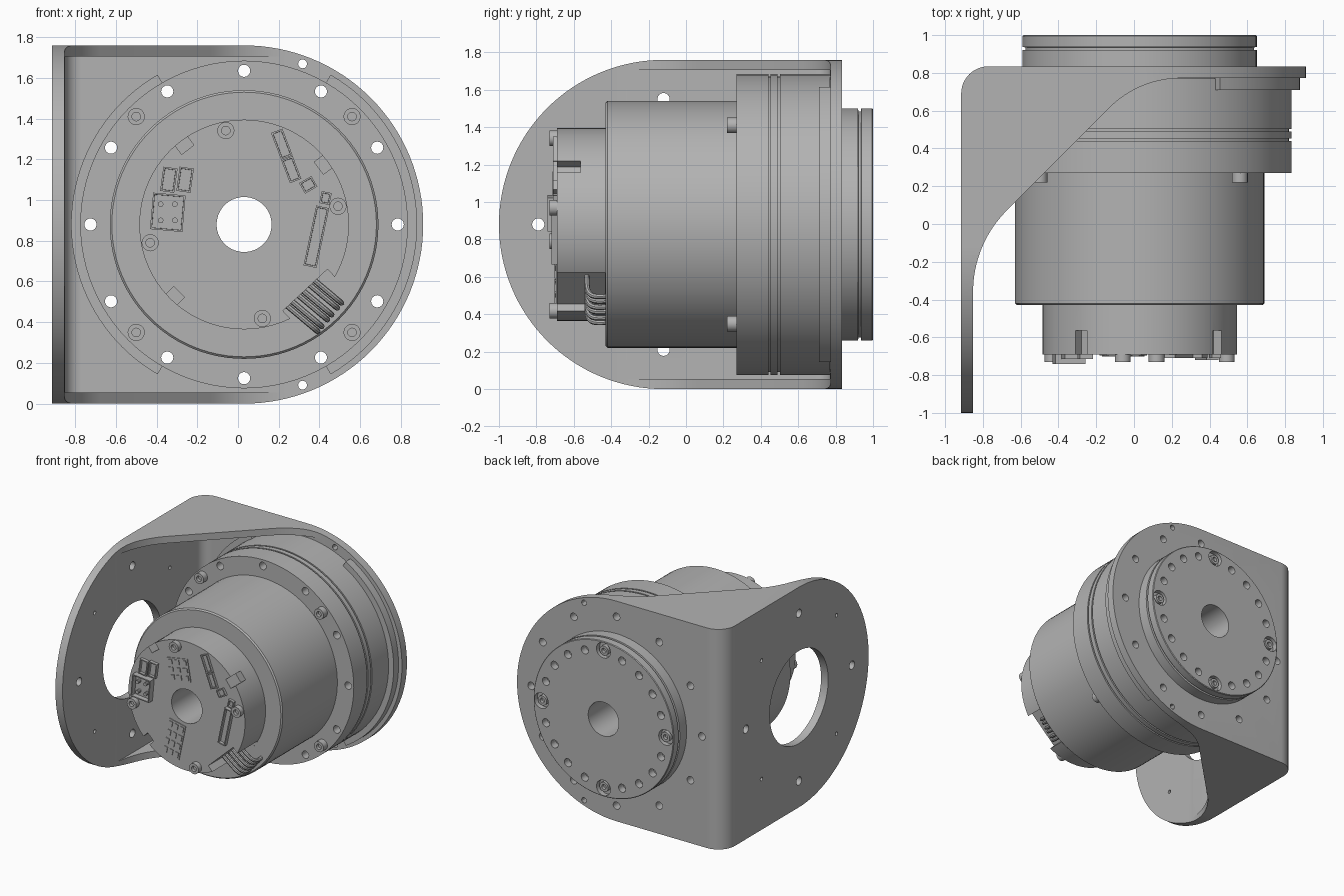
import bpy, bmesh
from math import sin, cos, pi, radians
from mathutils import Vector

if "Cube" in bpy.data.objects:
    bpy.data.objects.remove(bpy.data.objects["Cube"])

CX, CZ = 0.03, 0.88          # motor axis, running along y
FACE = -0.69                 # front face of the motor cap

grey = bpy.data.materials.new("machined grey")
grey.use_nodes = True
grey.diffuse_color = (0.45, 0.45, 0.45, 1)
grey.node_tree.nodes["Principled BSDF"].inputs["Base Color"].default_value = (0.45, 0.45, 0.45, 1)


# ---------- helpers ----------
def arc(cx, cy, r, a0, a1, n=24):
    return [(cx + r * cos(radians(a0 + (a1 - a0) * i / n)),
             cy + r * sin(radians(a0 + (a1 - a0) * i / n))) for i in range(n + 1)]


def circle(cx, cy, r, n=24):
    return arc(cx, cy, r, 0, 360, n)[:-1]


def polar(r, angle):
    return CX + r * cos(radians(angle)), CZ + r * sin(radians(angle))


def rect(cx, cz, w, h, angle=0):
    c, s = cos(radians(angle)), sin(radians(angle))
    return [(cx + c * u - s * v, cz + s * u + c * v)
            for u, v in ((-w/2, -h/2), (w/2, -h/2), (w/2, h/2), (-w/2, h/2))]


def finish(name, bm):
    bmesh.ops.recalc_face_normals(bm, faces=bm.faces)
    mesh = bpy.data.meshes.new(name)
    bm.to_mesh(mesh)
    bm.free()
    mesh.materials.append(grey)
    obj = bpy.data.objects.new(name, mesh)
    bpy.context.collection.objects.link(obj)
    return obj


def prisms(name, shapes, recess=0):
    """Each shape is (outline, axis, start, end); recess sinks the end cap."""
    bm = bmesh.new()
    for pts, axis, a, b in shapes:
        place = {"x": lambda p, t: (t, p[0], p[1]),
                 "y": lambda p, t: (p[0], t, p[1]),
                 "z": lambda p, t: (p[0], p[1], t)}[axis]
        lo = [bm.verts.new(place(p, a)) for p in pts]
        hi = [bm.verts.new(place(p, b)) for p in pts]
        bm.faces.new(lo)
        cap = bm.faces.new(hi)
        for i in range(len(pts)):
            j = (i + 1) % len(pts)
            bm.faces.new((lo[i], lo[j], hi[j], hi[i]))
        if recess:
            bmesh.ops.recalc_face_normals(bm, faces=bm.faces)
            bmesh.ops.inset_individual(bm, faces=[cap], thickness=0.012)
            bmesh.ops.inset_individual(bm, faces=[cap], thickness=0.001, depth=-recess)
    return finish(name, bm)


def lathe(name, profile, cx, cz, segs):
    """Turn an (r, y) profile round an axis along y."""
    bm = bmesh.new()
    vs = [bm.verts.new((cx + r, y, cz)) for r, y in profile]
    edges = [bm.edges.new(p) for p in zip(vs, vs[1:])]
    if profile[0][0] > 0:
        edges.append(bm.edges.new((vs[-1], vs[0])))
    bmesh.ops.spin(bm, geom=vs + edges, cent=(cx, 0, cz), axis=(0, 1, 0),
                   angle=2 * pi, steps=segs, use_merge=True)
    bmesh.ops.remove_doubles(bm, verts=bm.verts, dist=1e-5)
    return finish(name, bm)


def bake(obj):
    graph = bpy.context.evaluated_depsgraph_get()
    return bpy.data.meshes.new_from_object(obj.evaluated_get(graph))


def boolean(obj, operation, cutter):
    mod = obj.modifiers.new("cut", "BOOLEAN")
    mod.operation, mod.solver, mod.object = operation, "EXACT", cutter
    mesh = bake(obj)
    obj.modifiers.clear()
    obj.data = mesh
    bpy.data.objects.remove(cutter)


def screw(name, x, z, y0, y1, r=0.042):
    d = 0.025 if y1 > y0 else -0.025
    lathe(name, [(0, y1 - d), (r * .5, y1 - d), (r * .5, y1), (r, y1), (r, y0), (0, y0)], x, z, 20)


def connector(name, x, z, w, h, angle, depth):
    prisms(name, [(rect(x, z, w, h, angle), "y", FACE + 0.005, FACE - depth)], depth * .8)


# ---------- bracket: folded plate with side gussets ----------
outer_bend = arc(-0.77, 0.69, 0.145, 90, 180, 12)
gusset = ([(-0.915, -1.1), (-0.852, -1.1)] + arc(-0.242, -0.36, 0.61, 180, 135)
          + arc(0.25, 0.232, 0.54, 135, 90) + [(1, 0.772), (1, 0.835)] + outer_bend)
bracket = prisms("bracket", [(gusset, "z", -0.1, 1.9)])
boolean(bracket, "INTERSECT", prisms("back_outline", [
    ([(-1, 0)] + arc(CX, CZ, 0.88, -90, 90, 64) + [(-1, 1.76)], "y", -2, 2)]))
boolean(bracket, "INTERSECT", prisms("side_outline", [
    ([(1, 1.76)] + arc(-0.12, CZ, 0.88, 90, 270, 64) + [(1, 0)], "x", -2, 2)]))
boolean(bracket, "DIFFERENCE", prisms("pocket", [
    ([(-0.85, -2), (2, -2), (2, 0.77)] + arc(-0.77, 0.69, 0.08, 90, 180, 12), "z", 0.055, 1.705)]))

# holes in both plates
flange_holes = [(circle(*polar(0.755, 30 * i), 0.03, 16), "y", 0.2, 0.9) for i in range(12)]
side_holes = [(circle(-0.12, CZ, 0.37, 64), "x", -1, -0.8)]
for i in range(8):
    a = radians(45 * i)
    side_holes.append((circle(-0.12 + 0.67 * cos(a), CZ + 0.67 * sin(a), 0.015 if i % 2 else 0.033, 16),
                       "x", -1, -0.8))
rim_holes = [(circle(*polar(0.84, a), 0.022, 12), "y", 0.72, 0.9) for a in (70, -70)]
hub_opening = [(circle(CX, CZ, 0.6, 64), "y", 0.72, 0.9)]
boolean(bracket, "DIFFERENCE", prisms("plate_holes", flange_holes + side_holes + rim_holes + hub_opening))

# locating lips against the back plate
for name, a in (("left_lip", 0), ("right_lip", 180)):
    prisms(name, [(arc(CX, CZ, 0.85, a - 60, a + 60, 40) + arc(CX, CZ, 0.79, a + 60, a - 60, 40),
                   "y", 0.71, 0.772)])

# ---------- motor body, turned in one piece with its bore ----------
profile = [(0.135, FACE), (0.515, FACE), (0.515, -0.43), (0.65, -0.43), (0.66, -0.42), (0.66, 0.27), (0.805, 0.27)]
for y in (0.44, 0.49):
    profile += [(0.805, y), (0.79, y), (0.79, y + 0.012), (0.805, y + 0.012)]
profile += [(0.805, 0.77), (0.62, 0.771), (0.62, 0.92), (0.605, 0.922), (0.605, 0.935),
            (0.62, 0.937), (0.62, 0.995), (0.615, 1.0), (0.135, 1.0)]
motor = lathe("motor_body", profile, CX, CZ, 96)

cuts = list(flange_holes)
for i in range(20):
    if i % 5:
        cuts.append((circle(*polar(0.535, 18 * i), 0.032, 16), "y", 0.94, 1.1))
    else:
        cuts.append((circle(*polar(0.55, 18 * i), 0.062, 20), "y", 0.96, 1.1))
for a in (127, 37, 226):
    cuts.append((rect(*polar(0.51, a), 0.1, 0.075, a), "y", -0.8, -0.565))
cuts.append((rect(*polar(0.52, -47), 0.16, 0.30, -47), "y", -0.8, -0.433))
boolean(motor, "DIFFERENCE", prisms("motor_cuts", cuts))

# ---------- screws ----------
for i in range(4):
    screw("flange_screw", *polar(0.75, 45 + 90 * i), 0.28, 0.22)
    screw("cap_screw", *polar(0.47, 11 + 90 * i), FACE + 0.01, -0.73)
    screw("hub_screw", *polar(0.545, 90 * i), 0.95, 0.995, 0.038)

# ---------- connectors on the cap ----------
for x in (-0.34, -0.26):
    connector("small_socket", x, 1.1, 0.07, 0.12, -8, 0.025)
connector("power_socket", -0.345, 0.94, 0.16, 0.18, -5, 0.05)
for dx in (-0.035, 0.035):
    for dz in (-0.04, 0.04):
        lathe("power_pin", [(0, -0.735), (0.014, -0.735), (0.014, FACE), (0, FACE)], -0.345 + dx, 0.94 + dz, 10)
connector("upper_port", 0.215, 1.275, 0.06, 0.14, 21, 0.02)
connector("middle_port", 0.262, 1.15, 0.06, 0.12, 21, 0.02)
connector("tilted_port", 0.345, 1.075, 0.07, 0.06, 30, 0.02)
connector("lower_port", 0.43, 1.01, 0.05, 0.06, -12, 0.02)
connector("long_port", 0.385, 0.82, 0.065, 0.30, -12, 0.03)


# terminal pads with raised blocks
def terminal_pad(name, x, z, w, h, angle, cols, rows):
    prisms(name, [(rect(x, z, w, h, angle), "y", FACE + 0.002, FACE - 0.006)])
    c, s = cos(radians(angle)), sin(radians(angle))
    blocks = []
    for i in range(cols):
        for j in range(rows):
            u, v = w * ((i + 0.5) / cols - 0.5), h * ((j + 0.5) / rows - 0.5)
            blocks.append((rect(x + c * u - s * v, z + s * u + c * v, w / cols * .6, h / rows * .6, angle),
                           "y", FACE, FACE - 0.012))
    prisms(name + "_blocks", blocks)


terminal_pad("upper_terminals", -0.04, 1.155, 0.19, 0.18, 10, 3, 3)
terminal_pad("lower_terminals", -0.08, 0.59, 0.15, 0.29, -12, 3, 4)

# ---------- cables leaving the cap ----------
out = Vector((cos(radians(-40)), 0, sin(radians(-40))))
side = Vector((-out.z, 0, out.x))
for i in range(6):
    shift = -0.17 + 0.075 * (i // 2) + 0.032 * (i % 2)
    curve = bpy.data.curves.new("cable", "CURVE")
    curve.dimensions = "3D"
    curve.bevel_depth = 0.014
    curve.bevel_resolution = 2
    curve.use_fill_caps = True
    spline = curve.splines.new("NURBS")
    path = [(0.40, -0.53), (0.46, -0.53), (0.53, -0.53), (0.60, -0.52), (0.62, -0.48), (0.61, -0.42)]
    spline.points.add(len(path) - 1)
    spline.use_endpoint_u = True
    for point, (r, y) in zip(spline.points, path):
        p = Vector((CX, y, CZ)) + out * r + side * shift
        point.co = (*p, 1)
    helper = bpy.data.objects.new("cable_path", curve)
    bpy.context.collection.objects.link(helper)
    mesh = bake(helper)
    mesh.materials.clear()
    mesh.materials.append(grey)
    bpy.data.objects.remove(helper)
    bpy.context.collection.objects.link(bpy.data.objects.new("cable", mesh))

# ---------- smooth shading with sharp edges ----------
bpy.ops.object.select_all(action="DESELECT")
for obj in bpy.context.collection.objects:
    if obj.type == "MESH" and grey.name in obj.data.materials:
        obj.select_set(True)
        bpy.context.view_layer.objects.active = obj
bpy.ops.object.shade_smooth_by_angle(angle=radians(30))
